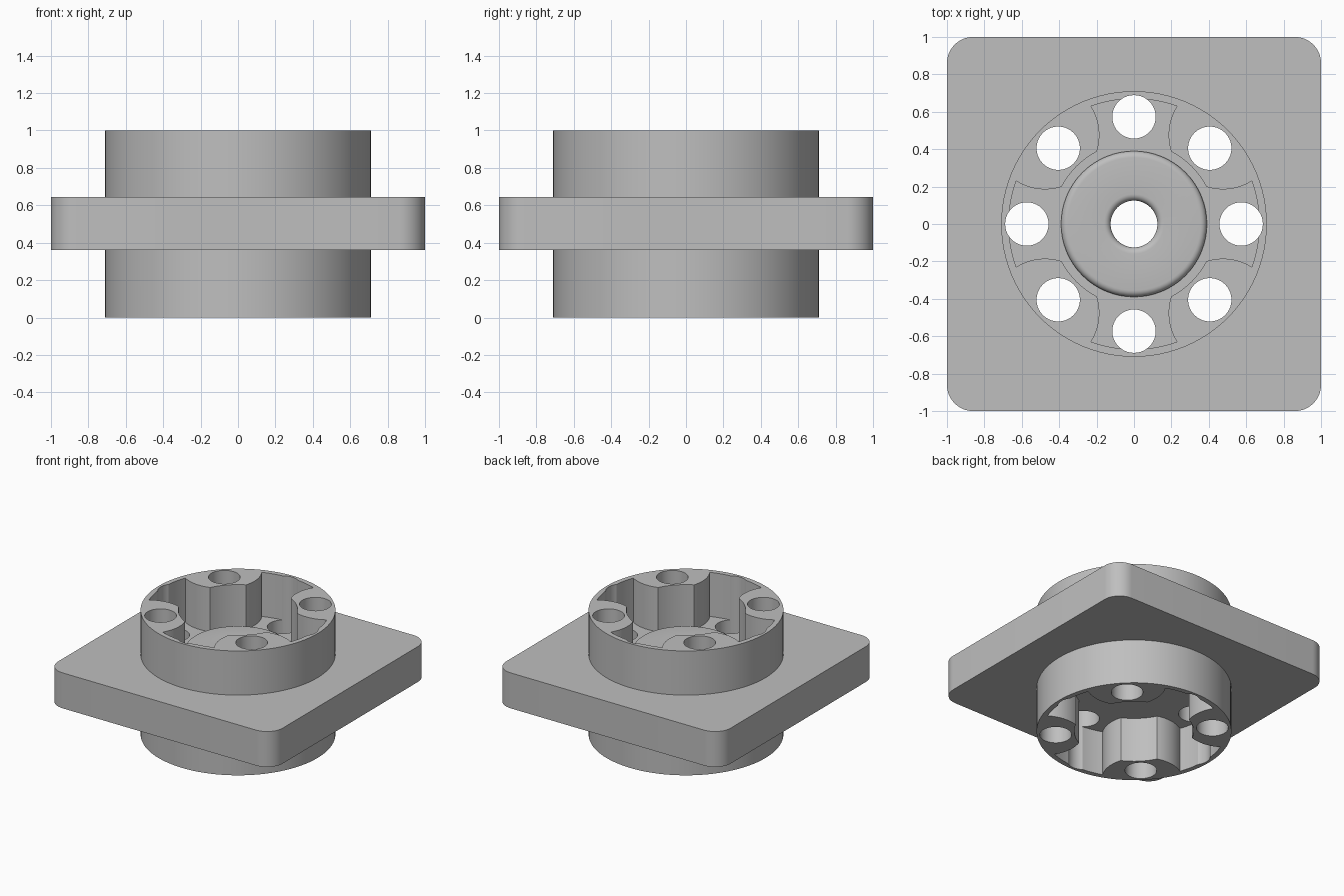
import bpy, bmesh
from math import sin, cos, acos, atan2, pi, sqrt

cube = bpy.data.objects.get("Cube")
if cube:
    bpy.data.objects.remove(cube, do_unlink=True)

PLATE_LOW, PLATE_TOP = 0.36, 0.645
DRUM_R, SOCKET_R, CORE_R = 0.71, 0.67, 0.435
LUG_C, LUG_R = 0.475 * sqrt(2), 0.29      # lug circle centre distance and radius
PIN_C, PIN_R = 0.573, 0.116               # ring of through holes
BORE_R, HUB_R = 0.125, 0.39

grey = bpy.data.materials.new("plain grey")
grey.use_nodes = True
colour = (0.52, 0.52, 0.52, 1)
grey.diffuse_color = colour
grey.node_tree.nodes["Principled BSDF"].inputs["Base Color"].default_value = colour


def arc(cx, cy, r, a, b, n):
    """Points along an arc from angle a to angle b."""
    return [(cx + r * cos(a + (b - a) * i / n), cy + r * sin(a + (b - a) * i / n))
            for i in range(n + 1)]


def circle(cx, cy, r, n):
    return arc(cx, cy, r, 0, 2 * pi, n)[:-1]


def make_object(name, bm):
    bmesh.ops.recalc_face_normals(bm, faces=bm.faces)
    mesh = bpy.data.meshes.new(name)
    bm.to_mesh(mesh)
    bm.free()
    mesh.materials.append(grey)
    obj = bpy.data.objects.new(name, mesh)
    bpy.context.collection.objects.link(obj)
    return obj


def prism(name, outline, low, high):
    """Closed outline extruded upward."""
    bm = bmesh.new()
    face = bm.faces.new([bm.verts.new((x, y, low)) for x, y in outline])
    new = bmesh.ops.extrude_face_region(bm, geom=[face])["geom"]
    verts = [g for g in new if isinstance(g, bmesh.types.BMVert)]
    bmesh.ops.translate(bm, verts=verts, vec=(0, 0, high - low))
    return make_object(name, bm)


def lathe(name, profile, n):
    """Closed (radius, height) profile spun around z."""
    bm = bmesh.new()
    rings = [[bm.verts.new((r * cos(2 * pi * i / n), r * sin(2 * pi * i / n), z))
              for r, z in profile] for i in range(n)]
    m = len(profile)
    for i in range(n):
        a, b = rings[i], rings[(i + 1) % n]
        for j in range(m):
            k = (j + 1) % m
            bm.faces.new((a[j], b[j], b[k], a[k]))
    return make_object(name, bm)


def combine(obj, tool, operation):
    """Apply a boolean and remove the tool object."""
    mod = obj.modifiers.new("cut", 'BOOLEAN')
    mod.operation, mod.object, mod.solver = operation, tool, 'EXACT'
    graph = bpy.context.evaluated_depsgraph_get()
    graph.update()
    mesh = bpy.data.meshes.new_from_object(obj.evaluated_get(graph))
    obj.modifiers.clear()
    obj.data = mesh
    bpy.data.objects.remove(tool, do_unlink=True)


def smooth(obj):
    bpy.ops.object.select_all(action='DESELECT')
    obj.select_set(True)
    bpy.context.view_layer.objects.active = obj
    bpy.ops.object.shade_smooth_by_angle(angle=pi / 6)


def socket_outline():
    """Round socket with four lugs reaching in at the diagonals."""
    def meet(r):
        return acos((r * r + LUG_C ** 2 - LUG_R ** 2) / (2 * r * LUG_C))

    def about_lug(r):
        a = meet(r)
        return atan2(r * sin(a), r * cos(a) - LUG_C)

    outer, inner = meet(SOCKET_R), meet(CORE_R)
    start, end = about_lug(SOCKET_R), about_lug(CORE_R)
    points = []
    for k in range(4):
        d = pi / 4 + k * pi / 2
        cx, cy = LUG_C * cos(d), LUG_C * sin(d)
        points += arc(0, 0, SOCKET_R, d - pi / 2 + outer, d - outer, 16)
        points += arc(cx, cy, LUG_R, d - start, d - end, 10)[1:]
        points += arc(0, 0, CORE_R, d - inner, d + inner, 10)[1:]
        points += arc(cx, cy, LUG_R, d + end, d + start, 10)[1:-1]
    return points


# Square plate with rounded corners
corner = 0.14
side = 1 - corner
plate_outline = []
for k, (sx, sy) in enumerate([(1, 1), (-1, 1), (-1, -1), (1, -1)]):
    plate_outline += arc(sx * side, sy * side, corner, k * pi / 2, (k + 1) * pi / 2, 12)
body = prism("flange_body", plate_outline, PLATE_LOW, PLATE_TOP)

# Drum through the plate
combine(body, prism("drum", circle(0, 0, DRUM_R, 96), 0, 1), 'UNION')

# Lugged sockets above and below
for low, high in [(PLATE_TOP, 1.2), (-0.2, PLATE_LOW)]:
    combine(body, prism("socket_cutter", socket_outline(), low, high), 'DIFFERENCE')

# Eight through holes and the centre bore
for k in range(8):
    a = k * pi / 4
    hole = circle(PIN_C * cos(a), PIN_C * sin(a), PIN_R, 40)
    combine(body, prism("hole_cutter", hole, -0.2, 1.2), 'DIFFERENCE')
combine(body, prism("bore_cutter", circle(0, 0, BORE_R, 64), -0.2, 1.2), 'DIFFERENCE')
smooth(body)

# Raised hub with rounded rims around the bore
hub_top, fillet = 0.70, 0.035
z = hub_top - fillet
hub_profile = [(BORE_R, PLATE_TOP)]
hub_profile += arc(BORE_R + fillet, z, fillet, pi, pi / 2, 6)
hub_profile += arc(HUB_R - fillet, z, fillet, pi / 2, 0, 6)
hub_profile += [(HUB_R, PLATE_TOP)]
smooth(lathe("raised_hub", hub_profile, 64))
